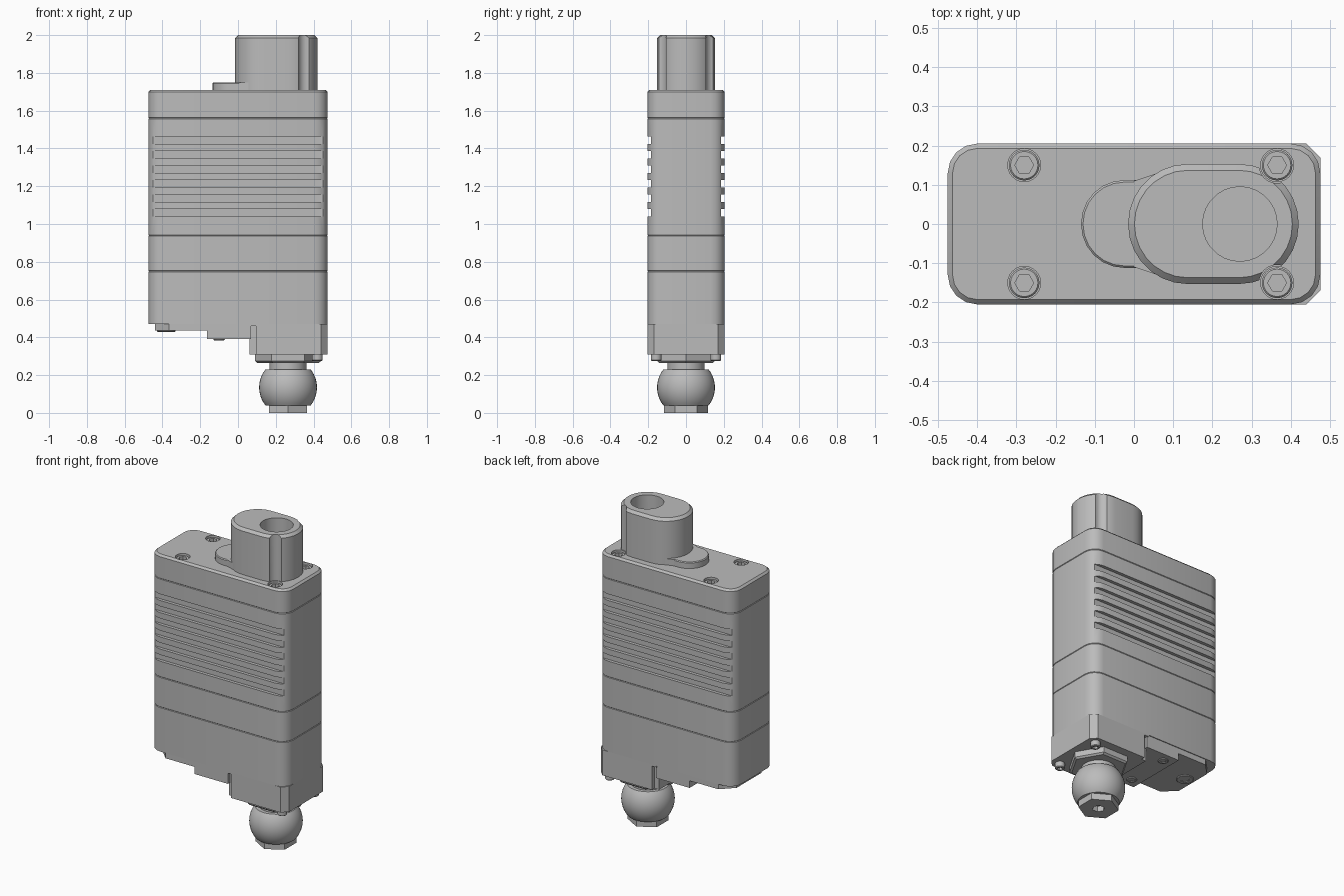
import bpy, bmesh, math

if "Cube" in bpy.data.objects:
    bpy.data.objects.remove(bpy.data.objects["Cube"], do_unlink=True)

grey = bpy.data.materials.new("plain grey")
grey.use_nodes = True
grey.diffuse_color = (0.5, 0.5, 0.5, 1)
grey.node_tree.nodes["Principled BSDF"].inputs["Base Color"].default_value = (0.5, 0.5, 0.5, 1)


def finish(name, bm):
    bmesh.ops.recalc_face_normals(bm, faces=bm.faces)
    mesh = bpy.data.meshes.new(name)
    bm.to_mesh(mesh)
    bm.free()
    mesh.materials.append(grey)
    ob = bpy.data.objects.new(name, mesh)
    bpy.context.collection.objects.link(ob)
    return ob


def prism(name, pts, z0, z1, top=0.0, bottom=0.0):
    """Upright extrusion of an outline with optional chamfered rims."""
    bm = bmesh.new()
    low = bm.faces.new([bm.verts.new((x, y, z0)) for x, y in pts])
    ext = bmesh.ops.extrude_face_region(bm, geom=[low])["geom"]
    for v in ext:
        if isinstance(v, bmesh.types.BMVert):
            v.co.z = z1
    for z, size in ((z1, top), (z0, bottom)):
        if size:
            rim = [e for e in bm.edges if all(abs(v.co.z - z) < 1e-5 for v in e.verts)]
            bmesh.ops.bevel(bm, geom=rim, offset=size, segments=1, affect='EDGES')
    return finish(name, bm)


def circle(x, y, r, n=24, turn=0.0):
    return [(x + r * math.cos(turn + math.tau * i / n),
             y + r * math.sin(turn + math.tau * i / n)) for i in range(n)]


def rounded(x0, x1, y, left, right, seg=4):
    """Rectangle outline with separate corner radii on its two ends."""
    pts = []
    for cx, sy, r, start in ((x1, 1, right, 0), (x0, 1, left, 1), (x0, -1, left, 2), (x1, -1, right, 3)):
        if r == 0:
            pts.append((cx, sy * y))
            continue
        mx = cx - r if cx == x1 else cx + r
        for i in range(seg + 1):
            a = (start + i / seg) * math.pi / 2
            pts.append((mx + r * math.cos(a), sy * (y - r) + r * math.sin(a)))
    return pts


def box(name, x0, x1, y0, y1, z0, z1):
    return prism(name, [(x0, y0), (x1, y0), (x1, y1), (x0, y1)], z0, z1)


def lathe(name, x, profile, n=40):
    bm = bmesh.new()
    vs = [bm.verts.new((r, 0, z)) for r, z in profile]
    es = [bm.edges.new(p) for p in zip(vs, vs[1:])]
    bmesh.ops.spin(bm, geom=vs + es, cent=(0, 0, 0), axis=(0, 0, 1), angle=math.tau, steps=n)
    bmesh.ops.remove_doubles(bm, verts=bm.verts, dist=1e-5)
    bmesh.ops.translate(bm, verts=bm.verts, vec=(x, 0, 0))
    return finish(name, bm)


def cut(ob, cutters):
    """Subtract the cutters, apply, and remove them."""
    for c in cutters:
        m = ob.modifiers.new("cut", 'BOOLEAN')
        m.operation, m.solver, m.object = 'DIFFERENCE', 'EXACT', c
        c.hide_render = True
        bpy.context.view_layer.objects.active = ob
        bpy.ops.object.modifier_apply(modifier=m.name)
        bpy.data.objects.remove(c, do_unlink=True)


X, Y, R = 0.475, 0.205, 0.075
outline = rounded(-X, X, Y, R, R)
AXIS = 0.265

# Stacked housing sections, with fine seams between them
prism("lower_housing", outline, 0.47, 0.75, top=0.003)
prism("label_band", outline, 0.75, 0.94, top=0.003, bottom=0.003)
finned = prism("finned_housing", outline, 0.94, 1.56, top=0.003, bottom=0.003)
cap = prism("top_cap", outline, 1.56, 1.71, top=0.012, bottom=0.003)

# Cooling slots on front and back
slots = []
for i in range(6):
    z = 1.06 + i * 0.0765
    for s in (-1, 1):
        y0, y1 = sorted((s * 0.185, s * 0.25))
        slots.append(box("slot_cutter", -0.46, 0.455, y0, y1, z - 0.02, z + 0.02))
cut(finned, slots)

# Cap screws in counterbores
spots = [(x, s * 0.15) for x in (-0.28, 0.365) for s in (-1, 1)]
cut(cap, [prism("bore_cutter", circle(x, y, 0.042), 1.66, 1.8) for x, y in spots])
for x, y in spots:
    screw = prism("cap_screw", circle(x, y, 0.039), 1.65, 1.70, top=0.004)
    cut(screw, [prism("socket_cutter", circle(x, y, 0.024, 6), 1.675, 1.75)])

# Connector tower: stadium with screw clearance flutes and a blind hole
prism("tower_base", rounded(-0.135, 0.25, 0.112, 0.111, 0, 6), 1.70, 1.75, top=0.005)
prism("tower_flare", [(0.0, -0.11), (0.12, -0.15), (0.12, 0.15), (0.0, 0.11)], 1.70, 1.75)
tower = prism("connector_tower", rounded(-0.015, 0.42, 0.153, 0.152, 0.152, 7), 1.70, 2.0, top=0.016)
cut(tower, [prism("flute_cutter", circle(0.365, s * 0.15, 0.046), 1.6, 2.1) for s in (-1, 1)]
    + [prism("hole_cutter", circle(0.27, 0, 0.095, 28), 1.79, 2.1)])

# Foot block with chamfered outer corners and side notches
foot = prism("foot_block", rounded(0.062, X, Y, 0, 0.036, 1), 0.31, 0.47)
cut(foot, [box("notch_cutter", 0.05, 0.095, *sorted((s * 0.18, s * 0.3)), 0.2, 0.46) for s in (-1, 1)])

# Stepped underside plates
prism("under_plate", rounded(-0.44, 0.07, 0.2, 0.075, 0, 1), 0.435, 0.48)
prism("step_plate", rounded(-0.165, 0.07, 0.2, 0, 0), 0.39, 0.48)


def under_screw(name, x, y, z, r, h):
    s = prism(name, circle(x, y, r), z - h, z + 0.02, bottom=0.004)
    cut(s, [prism("socket_cutter", circle(x, y, r * 0.55, 6), z - h - 0.02, z - h * 0.3)])


for s in (-1, 1):
    under_screw("foot_screw", 0.42, s * 0.158, 0.31, 0.028, 0.035)
    under_screw("plate_screw", -0.1, s * 0.14, 0.39, 0.03, 0.006)
under_screw("end_screw", -0.38, 0, 0.435, 0.05, 0.006)

# Ball stud: hex nut, neck, ball, hex end with a socket
prism("hex_nut", circle(AXIS, 0, 0.175, 6), 0.265, 0.315, bottom=0.01)
lathe("stud_neck", AXIS, [(0, 0.2), (0.098, 0.2), (0.098, 0.29), (0, 0.29)])
a0, a1 = math.asin(-0.095 / 0.153), math.asin(0.095 / 0.153)
arc = [(0.153 * math.cos(a0 + (a1 - a0) * i / 14), 0.135 + 0.153 * math.sin(a0 + (a1 - a0) * i / 14))
       for i in range(15)]
lathe("ball", AXIS, [(0, arc[0][1])] + arc + [(0, arc[-1][1])])
end = prism("hex_end", circle(AXIS, 0, 0.117, 6, math.pi / 2), 0.0, 0.06)
cut(end, [prism("socket_cutter", circle(AXIS, 0, 0.036, 6), -0.05, 0.035)])

# Smooth the curves, keep the edges crisp
bpy.ops.object.select_all(action='DESELECT')
for ob in bpy.context.collection.objects:
    if ob.type == 'MESH':
        ob.select_set(True)
        bpy.context.view_layer.objects.active = ob
bpy.ops.object.shade_smooth_by_angle(angle=math.radians(28))
